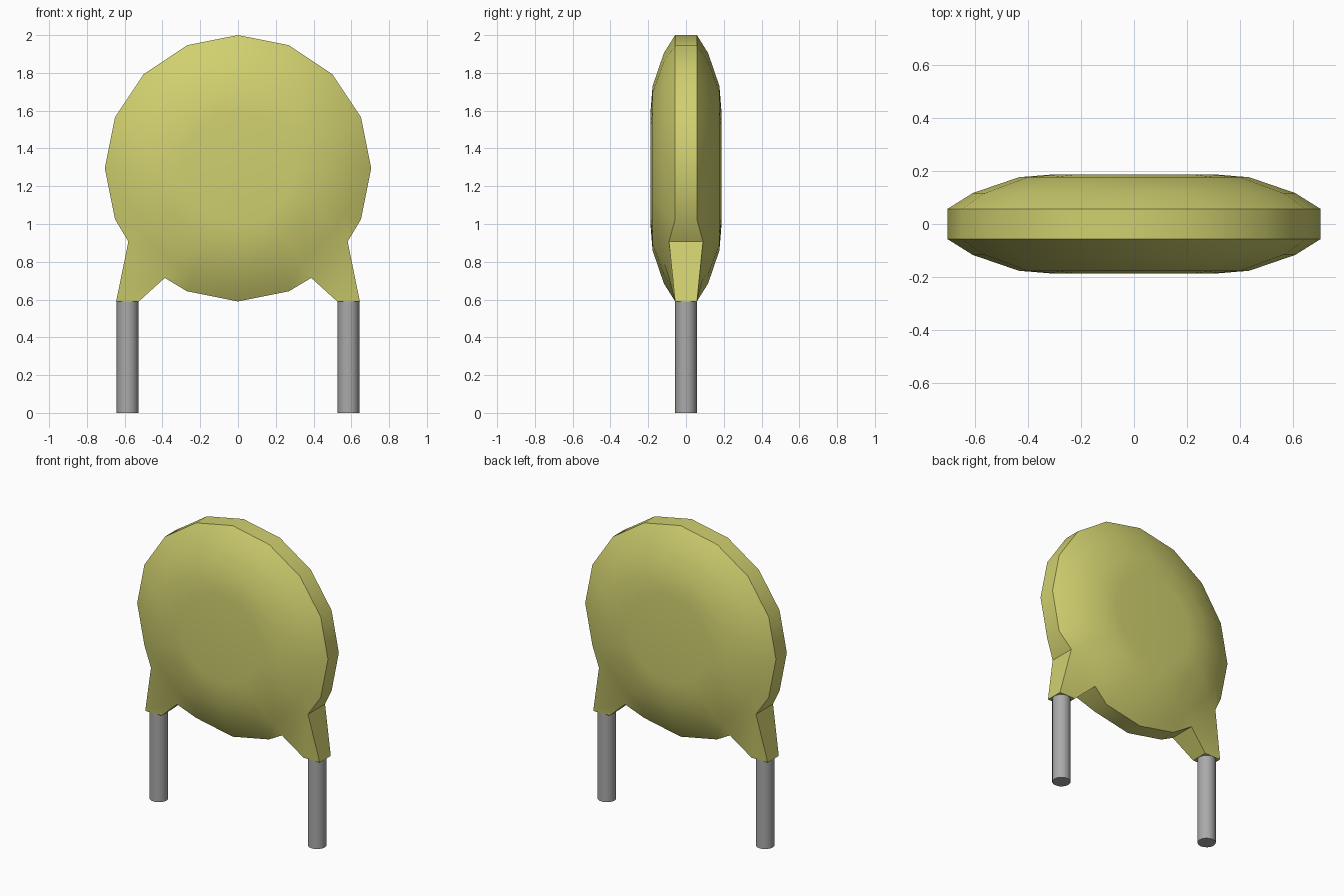
import bpy, bmesh, math

cube = bpy.data.objects.get("Cube")
if cube:
    bpy.data.objects.remove(cube, do_unlink=True)


def material(name, rgb, rough):
    m = bpy.data.materials.new(name)
    m.use_nodes = True
    m.diffuse_color = (*rgb, 1)
    bsdf = m.node_tree.nodes["Principled BSDF"]
    bsdf.inputs["Base Color"].default_value = (*rgb, 1)
    bsdf.inputs["Roughness"].default_value = rough
    return m


yellow = material("yellow coating", (0.63, 0.63, 0.16), 0.5)
grey = material("grey metal", (0.40, 0.40, 0.40), 0.5)


def finish(bm, name, mat, angle):
    bmesh.ops.recalc_face_normals(bm, faces=bm.faces)
    mesh = bpy.data.meshes.new(name)
    bm.to_mesh(mesh)
    bm.free()
    mesh.materials.append(mat)
    obj = bpy.data.objects.new(name, mesh)
    bpy.context.collection.objects.link(obj)
    bpy.ops.object.select_all(action='DESELECT')
    obj.select_set(True)
    bpy.context.view_layer.objects.active = obj
    bpy.ops.object.shade_smooth_by_angle(angle=math.radians(angle))
    return obj


CENTRE_Z, LEG_X, LEG_R = 1.295, 0.585, 0.058
NECK_Z = 0.59

# Columns around the disc: the two lower diagonal corners are split for the legs
columns = []
for i in range(16):
    a = i * 22.5
    if a in (225, 315):
        columns += [(a - 11.25, True), (a + 11.25, True)]
    else:
        columns.append((a, False))

# Disc profile from the back centre over the rim to the front: (radius, y)
half = [(0.30, 0.188), (0.435, 0.177), (0.61, 0.117), (0.705, 0.0575)]
profile = half + [(r, -y) for r, y in reversed(half)]

bm = bmesh.new()
rings = []
for r, y in profile:
    ring = []
    for deg, split in columns:
        a = math.radians(deg)
        rr, yy = r, y
        if split:
            rr = r * 0.99
            if r > 0.7:                       # rim flares where a neck begins
                yy = math.copysign(0.09, y)
        ring.append(bm.verts.new((rr * math.cos(a), yy, CENTRE_Z + rr * math.sin(a))))
    rings.append(ring)

n = len(columns)
bm.faces.new(rings[0])
bm.faces.new(rings[-1])
for k in range(len(rings) - 1):
    for i in range(n):
        j = (i + 1) % n
        is_neck = k == 3 and columns[i][1] and columns[j][1]
        if not is_neck:
            bm.faces.new((rings[k][i], rings[k][j], rings[k + 1][j], rings[k + 1][i]))
            continue
        # Tapered neck from the rim down to a small square around the wire
        top = [rings[3][i], rings[3][j], rings[4][j], rings[4][i]]
        side = 1 if top[0].co.x + top[1].co.x > 0 else -1
        mid = abs(top[0].co.x + top[1].co.x) / 2
        low = []
        for v in top:
            dx = 0.06 if abs(v.co.x) > mid else -0.06
            low.append(bm.verts.new((side * (LEG_X + dx),
                                     math.copysign(LEG_R, v.co.y), NECK_Z)))
        for m in range(4):
            q = (m + 1) % 4
            bm.faces.new((top[m], top[q], low[q], low[m]))
        bm.faces.new(low)
finish(bm, "coated_disc", yellow, 31)

# Wire legs
for side, name in ((1, "left_wire"), (-1, "right_wire")):
    bm = bmesh.new()
    height = NECK_Z + 0.01
    bmesh.ops.create_cone(bm, cap_ends=True, segments=16, radius1=LEG_R - 0.001,
                          radius2=LEG_R - 0.001, depth=height)
    bmesh.ops.translate(bm, verts=bm.verts, vec=(side * LEG_X, 0, height / 2))
    finish(bm, name, grey, 31)
